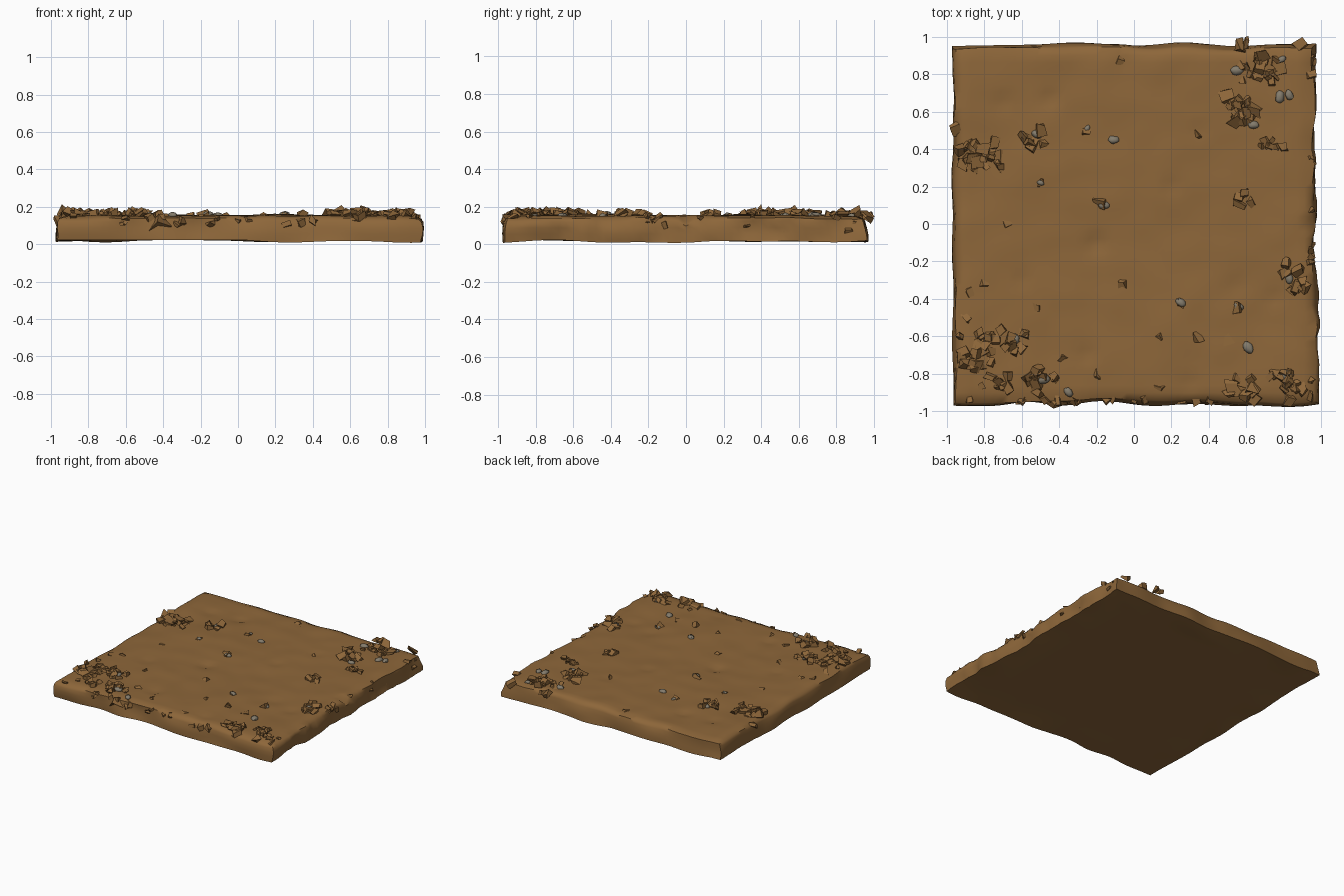
import bpy, bmesh, math, random
from mathutils import Vector, Matrix, Euler, noise

if "Cube" in bpy.data.objects:
    bpy.data.objects.remove(bpy.data.objects["Cube"])

random.seed(7)


def material(name, rgb):
    m = bpy.data.materials.new(name)
    m.diffuse_color = (*rgb, 1)
    m.use_nodes = True
    m.node_tree.nodes["Principled BSDF"].inputs["Base Color"].default_value = m.diffuse_color
    return m


soil = material("brown soil", (0.27, 0.135, 0.042))
stone = material("grey stone", (0.23, 0.20, 0.15))


def finish(bm, name, mat, smooth):
    bmesh.ops.recalc_face_normals(bm, faces=bm.faces)
    me = bpy.data.meshes.new(name)
    bm.to_mesh(me)
    bm.free()
    ob = bpy.data.objects.new(name, me)
    bpy.context.collection.objects.link(ob)
    me.materials.append(mat)
    if smooth:
        bpy.ops.object.select_all(action='DESELECT')
        ob.select_set(True)
        bpy.context.view_layer.objects.active = ob
        bpy.ops.object.shade_smooth_by_angle(angle=math.radians(50))
    return ob


def n(x, y, s, k=0.0):
    return noise.noise(Vector((x * s + k, y * s - k, k)))


# dents and creases in the top: x, y, radius, depth
DENTS = [(-0.2, -0.1, 0.07, 0.02), (0.95, 0.0, 0.04, 0.04), (0.55, -0.33, 0.08, 0.012),
         (-0.45, 0.67, 0.05, 0.015), (0.75, -0.4, 0.06, 0.012), (0.2, 0.2, 0.06, 0.012),
         (-0.7, 0.65, 0.05, 0.012), (-0.6, -0.3, 0.05, 0.012), (-0.25, -0.7, 0.06, 0.015),
         (0.35, 0.5, 0.06, 0.01), (0.3, -0.85, 0.06, 0.012), (-0.05, 0.87, 0.04, 0.01)]


def top_height(x, y):
    z = 0.153 + 0.009 * n(x, y, 2.2, 3.1) + 0.006 * n(x, y, 7, 5.7)
    for dx, dy, r, d in DENTS:
        z -= d * math.exp(-((x - dx) ** 2 + (y - dy) ** 2) / (r * r) * 2)
    return z


# slab of earth: gridded block with rounded rim and uneven sides
bm = bmesh.new()
bmesh.ops.create_cube(bm, size=2)
flat = [e for e in bm.edges if abs(e.verts[0].co.z - e.verts[1].co.z) < 0.1]
tall = [e for e in bm.edges if e not in flat]
bmesh.ops.subdivide_edges(bm, edges=tall, cuts=3)
flat = [e for e in bm.edges if abs(e.verts[0].co.z - e.verts[1].co.z) < 0.1]
bmesh.ops.subdivide_edges(bm, edges=flat, cuts=47, use_grid_fill=True)
for v in bm.verts:
    u, w, t = v.co
    h = (t + 1) / 2
    spread = 0.968 - 0.018 * h * h
    x, y = u * spread, w * (spread - 0.008)
    rim = max(abs(u), abs(w))
    z = 0.022 + (top_height(x, y) - 0.022) * h
    if h > 0.99 and rim > 0.94:
        z -= 0.014 * ((rim - 0.94) / 0.06) ** 2
    if h < 0.01 and rim > 0.8:
        z -= max(0, n(x, y, 2.5, 8.2)) * 0.03 * (rim - 0.8) / 0.2
    if abs(u) > 0.999:
        amp = 0.035 if u > 0 else 0.014
        x += amp * n(y, h * 0.25, 4.5, 1.3 + u) + (0.012 * n(y, h * 0.3, 13, 2.2) if u > 0 else 0)
        if u > 0:
            x += 0.022 * math.exp(-((y + 0.55) / 0.06) ** 2)
    if abs(w) > 0.999:
        y += (0.03 if w < 0 else 0.022) * n(x, h * 0.25, 4, 6.4 + w)
    v.co = (x, y, max(z, 0.006))
finish(bm, "earth_slab", soil, True)


def add_chunk(bm, x, y, z, size, lift=0.0):
    """Angular broken lump: a jittered, tilted block half sunk in the soil."""
    rot = Euler((random.uniform(-.6, .6), random.uniform(-.6, .6), random.uniform(0, 6.3)))
    sc = Matrix.Diagonal((size * random.uniform(.7, 1.3), size * random.uniform(.6, 1),
                          size * random.uniform(.4, .7), 1))
    mat = Matrix.Translation((x, y, z + lift)) @ rot.to_matrix().to_4x4() @ sc
    vs = bmesh.ops.create_cube(bm, size=1, matrix=mat)["verts"]
    for v in vs:
        v.co += Vector([random.uniform(-.22, .22) * size for _ in range(3)])


# loose clods: dense clusters (x, y, spread x, spread y, count)
CLUSTERS = [(-0.82, 0.36, 0.11, 0.07, 26), (-0.53, 0.46, 0.07, 0.05, 9),
            (0.57, 0.61, 0.08, 0.08, 18), (0.7, 0.83, 0.13, 0.07, 20),
            (-0.84, -0.68, 0.09, 0.10, 24), (-0.66, -0.62, 0.08, 0.06, 8),
            (-0.5, -0.84, 0.08, 0.06, 14), (-0.75, -0.85, 0.12, 0.04, 10),
            (0.82, -0.84, 0.09, 0.06, 16), (0.58, -0.87, 0.07, 0.04, 9),
            (0.86, -0.28, 0.06, 0.08, 12), (0.74, 0.43, 0.06, 0.04, 6),
            (0.6, 0.12, 0.05, 0.05, 4)]
SINGLES = [(-0.26, 0.5), (-0.5, 0.22), (-0.68, 0.0), (-0.19, 0.11), (-0.06, -0.33),
           (0.25, -0.43), (0.34, -0.61), (0.14, -0.6), (0.61, -0.65), (-0.52, -0.45),
           (-0.9, -0.5), (-0.88, -0.36), (0.34, 0.48), (0.55, -0.45), (0.13, -0.88),
           (-0.38, -0.72), (-0.2, -0.8), (-0.08, 0.87), (0.5, -0.62), (-0.8, -0.32)]
bm = bmesh.new()
for cx, cy, sx, sy, count in CLUSTERS:
    for i in range(count):
        x = max(-0.94, min(0.94, cx + random.uniform(-1, 1) * sx))
        y = max(-0.93, min(0.93, cy + random.uniform(-1, 1) * sy))
        add_chunk(bm, x, y, top_height(x, y), random.uniform(0.03, 0.062),
                  random.uniform(-0.004, 0.014))
for x, y in SINGLES:
    add_chunk(bm, x, y, top_height(x, y) - 0.006, random.uniform(0.035, 0.055))
finish(bm, "surface_clods", soil, False)

# crumbs breaking out of the front and right faces and the back corner
bm = bmesh.new()
for i in range(24):
    add_chunk(bm, random.uniform(-0.95, 0.95), -0.94, random.uniform(0.1, 0.15),
              random.uniform(0.025, 0.05))
    add_chunk(bm, 0.945, random.uniform(-0.92, 0.92), random.uniform(0.06, 0.15),
              random.uniform(0.025, 0.045))
add_chunk(bm, -0.42, -0.94, 0.105, 0.08)
add_chunk(bm, -0.955, 0.5, 0.13, 0.05)
for x, y in [(0.57, 0.955), (0.6, 0.965), (0.89, 0.96)]:
    add_chunk(bm, x, y, 0.15, 0.055)
finish(bm, "edge_crumbs", soil, False)

# small stones pressed into the soil
STONES = [(0.55, 0.82, .035), (0.78, 0.68, .035), (0.83, 0.69, .03), (-0.11, 0.45, .03),
          (-0.52, 0.48, .03), (-0.16, 0.1, .03), (0.25, -0.42, .03), (0.56, -0.44, .028),
          (-0.64, -0.62, .035), (-0.49, -0.83, .04), (-0.35, -0.9, .03), (0.61, -0.66, .035),
          (0.81, -0.81, .035), (0.83, -0.29, .03), (0.87, -0.34, .028), (0.64, 0.53, .03),
          (0.79, 0.88, .025), (-0.8, -0.67, .025), (-0.5, 0.22, .02), (-0.25, 0.51, .02)]
bm = bmesh.new()
for x, y, r in STONES:
    mat = (Matrix.Translation((x, y, top_height(x, y) + 0.002))
           @ Matrix.Rotation(random.uniform(0, 6.3), 4, 'Z') @ Matrix.Diagonal((r, r * .7, r * .5, 1)))
    for v in bmesh.ops.create_icosphere(bm, subdivisions=2, radius=1, matrix=mat)["verts"]:
        v.co += Vector([random.uniform(-.08, .08) * r for _ in range(3)])
finish(bm, "stones", stone, True)
